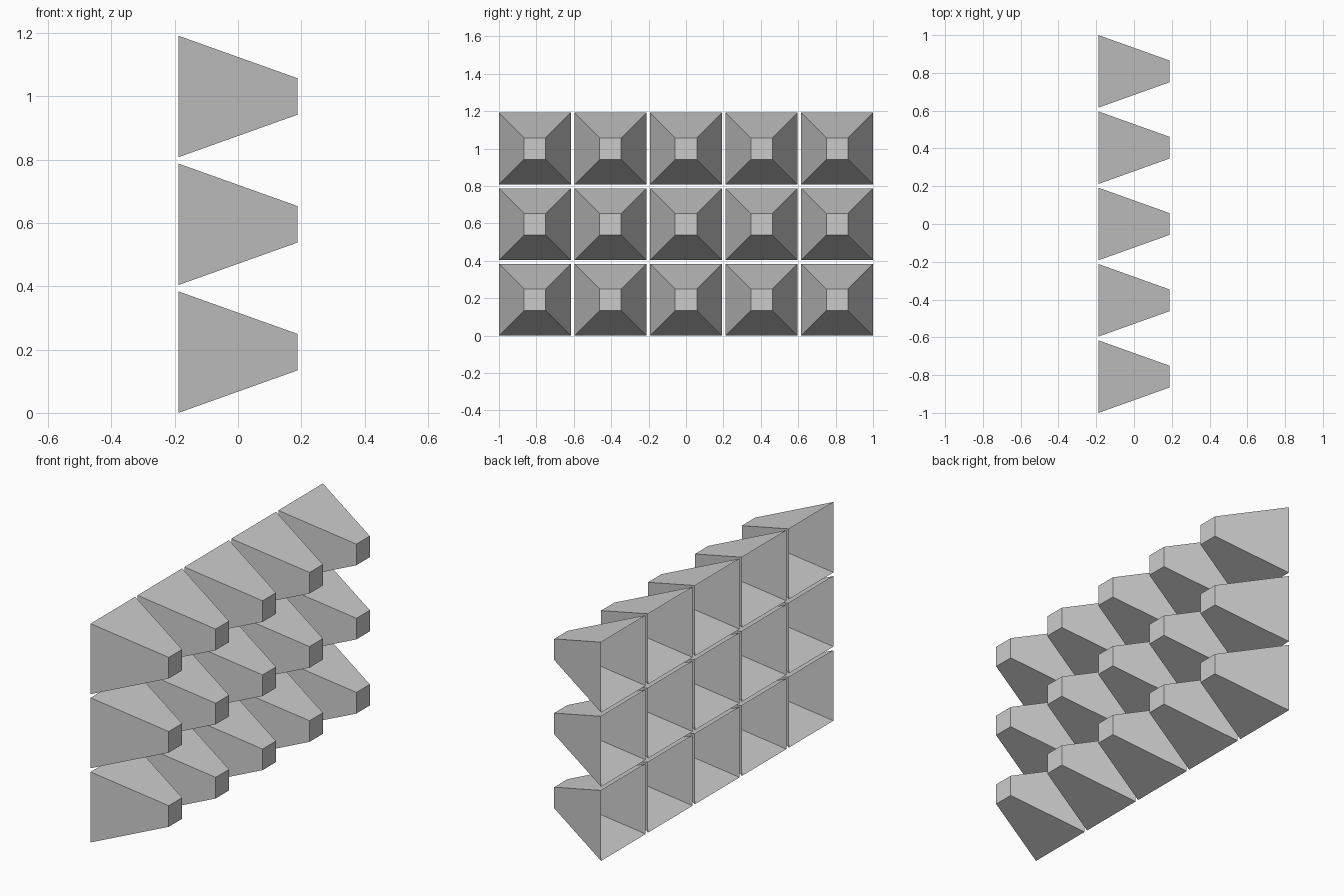
import bpy, bmesh

if "Cube" in bpy.data.objects:
    bpy.data.objects.remove(bpy.data.objects["Cube"])

SIZE, TIP, DEPTH, PITCH = 0.384, 0.115, 0.377, 0.404
COLS, ROWS = 5, 3


def funnel_mesh():
    # square tapered shell: narrow closed end at +x, open wide end at -x
    bm = bmesh.new()
    bmesh.ops.create_cube(bm, size=1)
    for v in bm.verts:
        side = TIP if v.co.x > 0 else SIZE
        v.co.x *= DEPTH
        v.co.y *= side
        v.co.z *= side
    back = [f for f in bm.faces if f.normal.x < -0.9]
    bmesh.ops.delete(bm, geom=back, context='FACES_ONLY')
    mesh = bpy.data.meshes.new("tapered_cell")
    bm.to_mesh(mesh)
    bm.free()
    return mesh


# wall of cells: five across, three high
cell = funnel_mesh()
for row in range(ROWS):
    for col in range(COLS):
        ob = bpy.data.objects.new(f"tapered_cell_row{row + 1}_col{col + 1}", cell)
        ob.location = (0, (col - (COLS - 1) / 2) * PITCH, SIZE / 2 + row * PITCH)
        bpy.context.collection.objects.link(ob)
